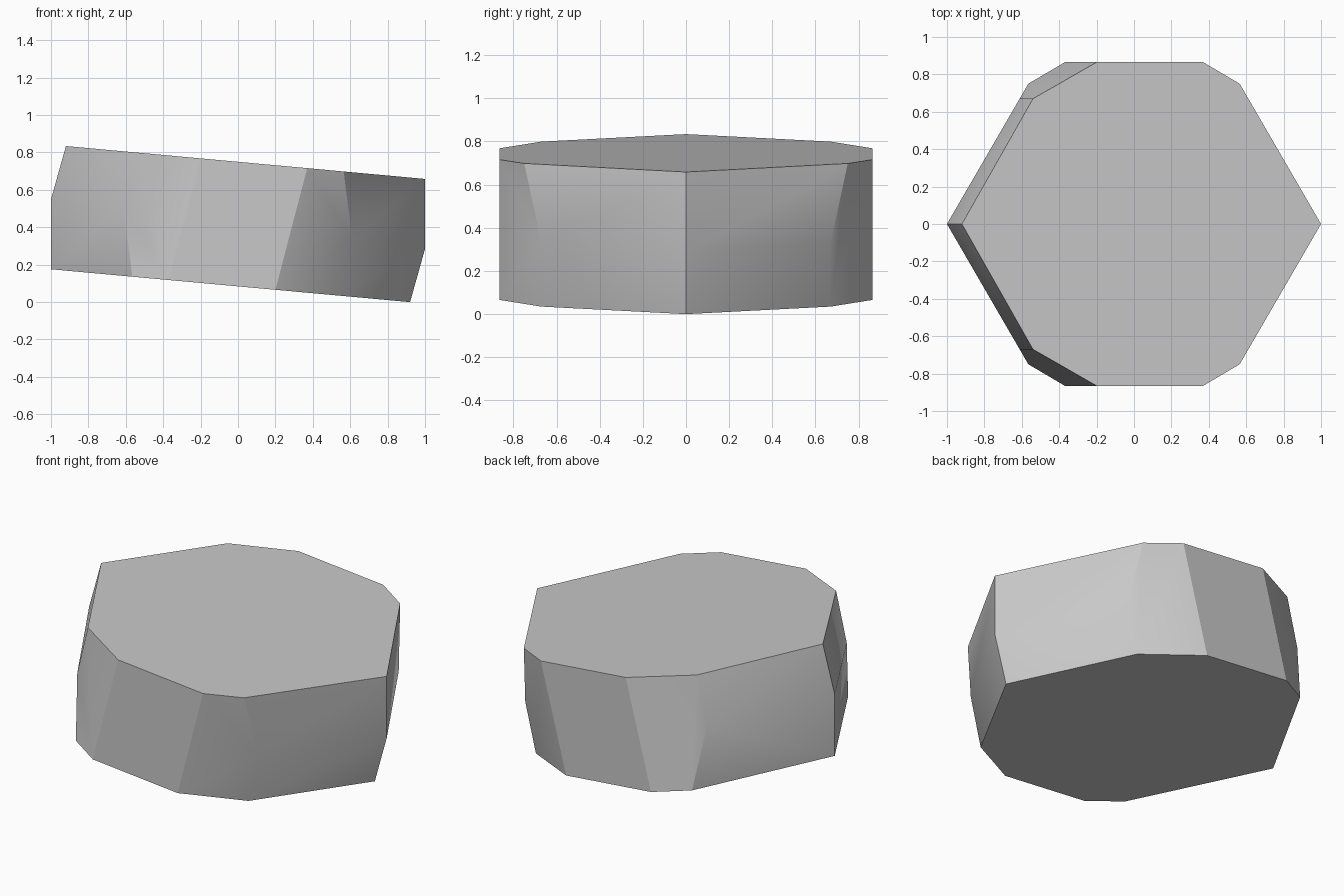
import bpy
import bmesh
import math

cube = bpy.data.objects.get("Cube")
if cube:
    bpy.data.objects.remove(cube, do_unlink=True)

HEIGHT = 0.834   # total height; the shape is point-symmetric about its centre
SLOPE = -0.0915  # tilt of the parallel top and bottom faces


def top_z(x):
    return 0.75 + SLOPE * x


def material(name, colour):
    mat = bpy.data.materials.new(name)
    mat.use_nodes = True
    mat.diffuse_color = colour
    bsdf = mat.node_tree.nodes["Principled BSDF"]
    bsdf.inputs["Base Color"].default_value = colour
    bsdf.inputs["Roughness"].default_value = 0.8
    return mat


# Half outline of the tilted top, and the corners of the ridge around the side
rim = [(-0.92, 0), (-0.54, 0.67), (-0.2, 0.865),
       (0.37, 0.865), (0.565, 0.75), (1, 0)]
corners = [(x, y, top_z(x)) for x, y in rim]
corners += [(1, 0, 0.285), (0.6114, 0.67, 0.33)]

# Mirror front to back, then through the centre for the underside
points = set()
for x, y, z in corners:
    for side in (1, -1):
        points.add((x, y * side, z))
        points.add((-x, y * side, HEIGHT - z))

# Wrap the corners into one faceted stone
bm = bmesh.new()
for p in sorted(points):
    bm.verts.new(p)
bmesh.ops.remove_doubles(bm, verts=bm.verts[:], dist=0.001)
bmesh.ops.convex_hull(bm, input=bm.verts[:])
bmesh.ops.dissolve_limit(bm, angle_limit=math.radians(4),
                         verts=bm.verts[:], edges=bm.edges[:])
bmesh.ops.recalc_face_normals(bm, faces=bm.faces[:])

mesh = bpy.data.meshes.new("stone")
bm.to_mesh(mesh)
bm.free()
mesh.materials.append(material("stone grey", (0.58, 0.58, 0.58, 1)))
stone = bpy.data.objects.new("stone", mesh)
bpy.context.collection.objects.link(stone)

# Soften only the shallow edges
bpy.ops.object.select_all(action="DESELECT")
stone.select_set(True)
bpy.context.view_layer.objects.active = stone
bpy.ops.object.shade_smooth_by_angle(angle=math.radians(30.3))
